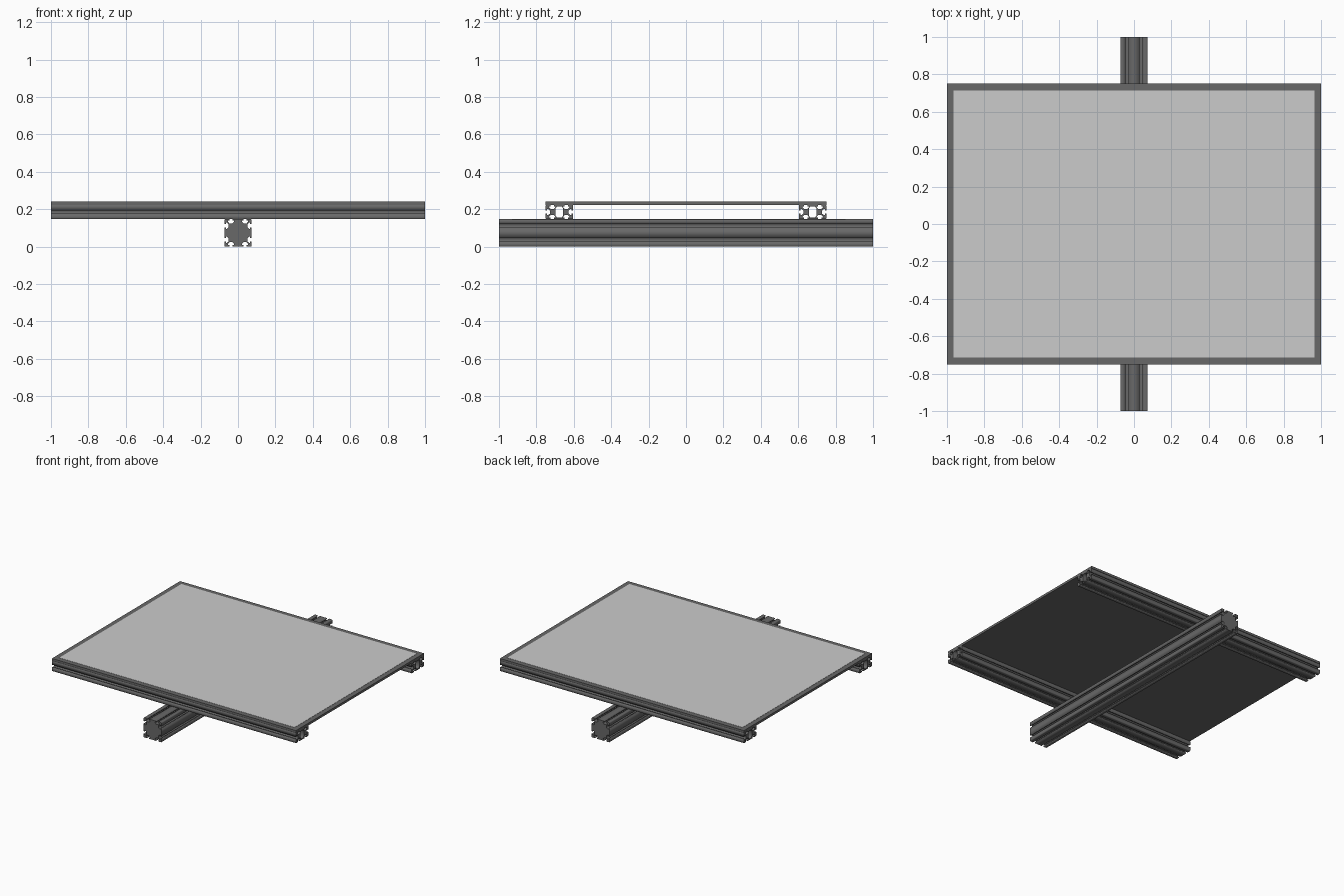
import bpy
from math import pi, radians

if "Cube" in bpy.data.objects:
    bpy.data.objects.remove(bpy.data.objects["Cube"])

dark = bpy.data.materials.new("dark_grey")
dark.diffuse_color = (0.14, 0.14, 0.14, 1)
dark.use_nodes = True
dark.node_tree.nodes["Principled BSDF"].inputs["Base Color"].default_value = dark.diffuse_color

# T-slot outline as (offset along the side, depth into the profile)
HALF_SLOT = [(0.009, 0), (0.009, 0.008), (0.017, 0.008), (0.017, 0.013), (0.008, 0.023)]
SLOT = [(-u, d) for u, d in HALF_SLOT] + [(u, d) for u, d in reversed(HALF_SLOT)]


def side(length, dist, centres, quarter):
    """One slotted side of a profile, turned by quarter turns."""
    pts = [(-length / 2 + 0.003, -dist)]
    for c in centres:
        pts += [(c + u, -dist + d) for u, d in SLOT]
    pts.append((length / 2 - 0.003, -dist))
    for _ in range(quarter):
        pts = [(-y, x) for x, y in pts]
    return pts


def outline(w, h, slots_w, slots_h):
    return (side(w, h / 2, slots_w, 0) + side(h, w / 2, slots_h, 1)
            + side(w, h / 2, slots_w, 2) + side(h, w / 2, slots_h, 3))


def extrusion(name, loops, length, loc, rot):
    cu = bpy.data.curves.new(name, 'CURVE')
    cu.dimensions = '2D'
    cu.fill_mode = 'BOTH'
    cu.extrude = length / 2
    for loop in loops:
        sp = cu.splines.new('POLY')
        sp.points.add(len(loop) - 1)
        for p, (x, y) in zip(sp.points, loop):
            p.co = (x, y, 0, 1)
        sp.use_cyclic_u = True
    ob = bpy.data.objects.new(name, cu)
    bpy.context.collection.objects.link(ob)
    ob.location = loc
    ob.rotation_euler = rot
    bpy.ops.object.select_all(action='DESELECT')
    ob.select_set(True)
    bpy.context.view_layer.objects.active = ob
    bpy.ops.object.convert(target='MESH')
    ob = bpy.context.object
    ob.data.materials.append(dark)
    return ob


def box(name, size, loc, mat=None):
    bpy.ops.mesh.primitive_cube_add(size=1, location=loc)
    ob = bpy.context.object
    ob.name = name
    ob.scale = size
    bpy.ops.object.transform_apply(location=False, rotation=False, scale=True)
    if mat:
        ob.data.materials.append(mat)
    return ob


# Square support beam running front to back
P = 0.0375
extrusion("support_beam", [outline(0.146, 0.146, (-P, P), (-P, P))], 2,
          (0, 0, 0.077 - 0.004), (radians(90), 0, 0))

# Two hollow cross rails under the plate
cavity = [(-0.02, -0.02), (-0.012, -0.03), (0.012, -0.03), (0.02, -0.02),
          (0.02, 0.02), (0.012, 0.03), (-0.012, 0.03), (-0.02, 0.02)]
for name, y in (("front_rail", -0.677), ("back_rail", 0.677)):
    extrusion(name, [outline(0.146, 0.077, (-P, P), (0,)), cavity], 2,
              (0, y, 0.1845), (radians(90), 0, radians(90)))

# Table plate with dark border and a lighter surface panel
box("table_plate", (2, 1.5, 0.017), (0, 0, 0.2315), dark)
box("surface_panel", (1.93, 1.43, 0.003), (0, 0, 0.2400))
